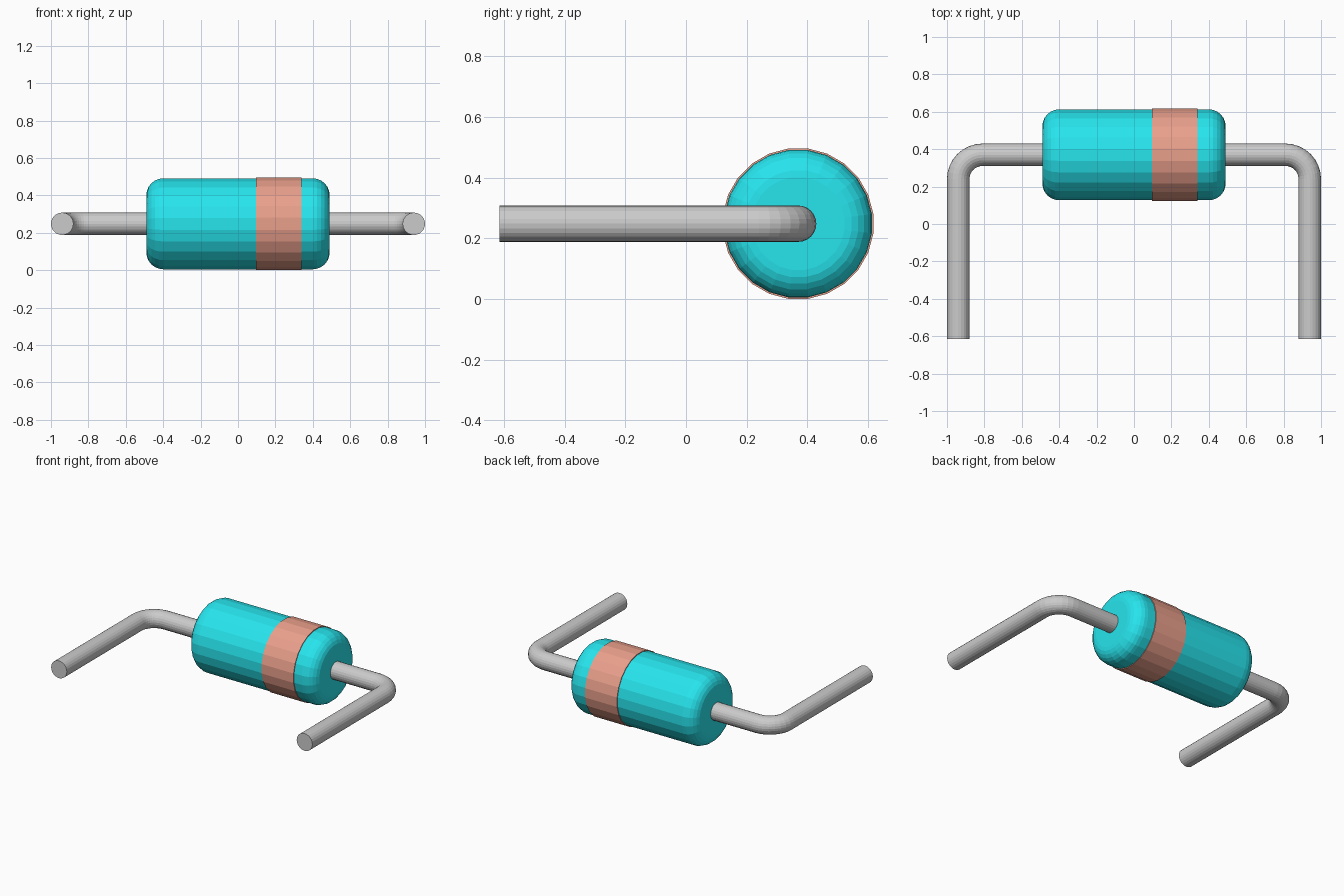
import bpy, bmesh
from math import pi, sin, cos
from mathutils import Vector

if "Cube" in bpy.data.objects:
    bpy.data.objects.remove(bpy.data.objects["Cube"])

CY, CZ = 0.37, 0.248   # body axis position
SIDES = 24


def make_material(name, color):
    m = bpy.data.materials.new(name)
    m.diffuse_color = color
    m.use_nodes = True
    m.node_tree.nodes["Principled BSDF"].inputs["Base Color"].default_value = m.diffuse_color
    return m


def finish(name, bm, mat=None, location=(0, 0, 0)):
    bmesh.ops.recalc_face_normals(bm, faces=bm.faces)
    me = bpy.data.meshes.new(name)
    bm.to_mesh(me)
    bm.free()
    ob = bpy.data.objects.new(name, me)
    ob.location = location
    bpy.context.collection.objects.link(ob)
    if mat:
        me.materials.append(mat)
    return ob


def skin(bm, rings, closed=False):
    n = len(rings)
    for i in range(n if closed else n - 1):
        a, b = rings[i], rings[(i + 1) % n]
        for k in range(len(a)):
            j = (k + 1) % len(a)
            bm.faces.new((a[k], a[j], b[j], b[k]))
    if not closed:
        bm.faces.new(rings[0])
        bm.faces.new(rings[-1])


def lathe(name, profile, mat, closed=False):
    # profile of (x, flat-to-axis radius), turned about x with flats up and down
    bm = bmesh.new()
    rings = []
    for x, r in profile:
        r /= cos(pi / SIDES)
        angles = [2 * pi * (k + 0.5) / SIDES for k in range(SIDES)]
        rings.append([bm.verts.new((x, r * cos(a), r * sin(a))) for a in angles])
    skin(bm, rings, closed)
    return finish(name, bm, mat, (0, CY, CZ))


# Body: cylinder with rounded ends
R, HALF, FIL, STEPS = 0.243, 0.49, 0.09, 6
right = [(HALF - FIL + FIL * cos(t), R - FIL + FIL * sin(t))
         for t in [pi / 2 * i / STEPS for i in range(STEPS + 1)]]
left = [(-x, r) for x, r in reversed(right)]
lathe("body", right + left, make_material("teal", (0.02, 0.78, 0.85, 1)))

# Painted band, slightly proud of the body
lathe("polarity_band", [(0.095, R), (0.095, 0.248), (0.34, 0.248), (0.34, R)],
      make_material("red", (0.82, 0.35, 0.26, 1)), closed=True)


# Leads: round wire swept along an L with a rounded bend
def lead(name, side, wire=0.06, bend=0.13, reach=0.94, end=-0.615):
    path = [(Vector((0.46, CY, CZ)), Vector((0, 1, 0)))]
    for i in range(9):
        t = pi / 2 * (1 - i / 8)
        out = Vector((cos(t), sin(t), 0))
        path.append((Vector((reach - bend, CY - bend, CZ)) + bend * out, out))
    path.append((Vector((reach, end, CZ)), Vector((1, 0, 0))))
    bm = bmesh.new()
    rings = []
    for p, out in path:
        ring = []
        for k in range(SIDES):
            a = 2 * pi * k / SIDES
            v = p + wire * (cos(a) * out + Vector((0, 0, sin(a))))
            ring.append(bm.verts.new((v.x * side, v.y, v.z)))
        rings.append(ring)
    skin(bm, rings)
    return finish(name, bm)


lead("lead_right", 1)
lead("lead_left", -1)
